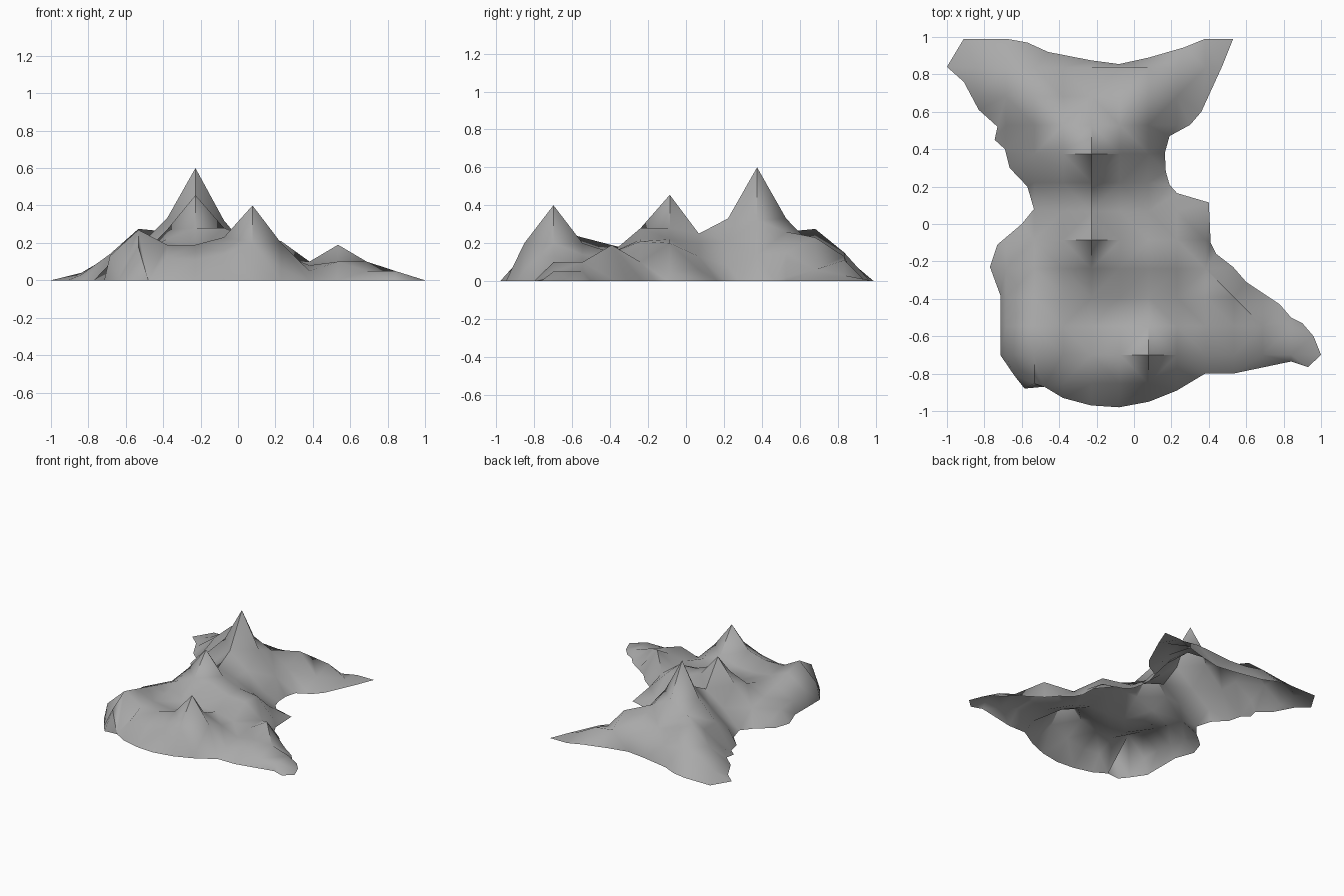
import bpy
import bmesh
from mathutils import Vector
from mathutils.geometry import delaunay_2d_cdt, intersect_point_line

STEP_X, STEP_Y = 0.1525, 0.1535    # spacing of the survey grid
WEST = -0.99                       # x of column 0
SOUTH = -0.853                     # y of row 0

# Shoreline at ground level, clockwise from the north-east tip
SHORE = [
    (.53, .99), (.47, .84), (.36, .6), (.3, .53), (.19, .47), (.165, .38),
    (.17, .28), (.19, .21), (.23, .165), (.4, .115), (.41, -.1), (.44, -.16),
    (.53, -.23), (.6, -.31), (.69, -.37), (.78, -.43), (.84, -.5), (.9, -.53),
    (.96, -.6), (1, -.7), (.93, -.765), (.84, -.735), (.53, -.8), (.38, -.8),
    (.23, -.89), (.08, -.95), (-.08, -.98), (-.23, -.97), (-.38, -.93),
    (-.48, -.87), (-.585, -.88), (-.64, -.81), (-.715, -.7), (-.715, -.54),
    (-.715, -.38), (-.77, -.23), (-.73, -.11), (-.6, 0), (-.535, .08),
    (-.57, .2), (-.665, .3), (-.69, .4), (-.745, .45), (-.73, .52),
    (-.83, .61), (-.91, .76), (-1, .84), (-.91, .99), (-.68, .99),
    (-.57, .97), (-.46, .92), (-.23, .875), (-.08, .855), (.08, .89),
    (.27, .945), (.38, .99),
]

# Cross-sections from south to north: first column, then heights in hundredths
SECTIONS = [
    (3, [18, 12, 11, 14, 20, 6]),
    (2, [13, 27, 19, 19, 23, 40, 20, 5, 10, 5, 5]),
    (2, [13, 23, 17, 15, 16, 20, 14, 8, 10, 10, 5]),
    (2, [10, 19, 17, 15, 15, 15, 11, 10, 19]),
    (2, [9, 15, 22, 28, 28, 22, 21, 10]),
    (2, [4, 12, 27, 45.5, 28, 22, 20, 5]),
    (4, [14, 25, 20, 13, 6]),
    (3, [8, 20, 33, 21, 8]),
    (3, [18, 33, 60, 32, 14]),
    (2, [8, 18, 26, 33, 26, 15, 2]),
    (1, [3, 14, 27.5, 20, 17, 19, 23, 6]),
    (1, [4, 13, 15, 12, 11, 12, 13, 11, 3]),
]


def make_material(name, rgb):
    """Plain single-colour material."""
    mat = bpy.data.materials.new(name)
    mat.use_nodes = True
    colour = (*rgb, 1.0)
    mat.diffuse_color = colour
    bsdf = mat.node_tree.nodes["Principled BSDF"]
    bsdf.inputs["Base Color"].default_value = colour
    bsdf.inputs["Roughness"].default_value = 0.9
    return mat


def inside(point, polygon):
    """Even-odd test of a point against a closed outline."""
    hit = False
    for a, b in zip(polygon, polygon[1:] + polygon[:1]):
        if (a.y > point.y) != (b.y > point.y):
            crossing = a.x + (point.y - a.y) * (b.x - a.x) / (b.y - a.y)
            hit ^= point.x < crossing
    return hit


def shore_gap(point, polygon):
    """Shortest distance from a point to the outline."""
    gaps = []
    for a, b in zip(polygon, polygon[1:] + polygon[:1]):
        t = intersect_point_line(point, a, b)[1]
        gaps.append((point - a.lerp(b, min(max(t, 0), 1))).length)
    return min(gaps)


def is_cell_diagonal(edge):
    """True for an edge that splits a whole inland grid cell."""
    span = edge.verts[1].co - edge.verts[0].co
    corners = [v for face in edge.link_faces for v in face.verts]
    return (abs(abs(span.x) - STEP_X) < 0.001
            and abs(abs(span.y) - STEP_Y) < 0.001
            and all(v.co.z > 0 for v in corners))


def build_terrain(material):
    """Stretch an open skin over the cross-sections, down to the shoreline."""
    shore = [Vector(p) for p in reversed(SHORE)]
    points, heights = list(shore), [0.0] * len(shore)
    for row, (first, section) in enumerate(SECTIONS):
        for column, height in enumerate(section, first):
            spot = Vector((WEST + column * STEP_X, SOUTH + row * STEP_Y))
            if inside(spot, shore) and shore_gap(spot, shore) > 0.008:
                points.append(spot)
                heights.append(height / 100)

    outline = list(range(len(shore)))
    verts, _, faces, origins, _, _ = delaunay_2d_cdt(
        points, [], [outline], 1, 1e-5)

    bm = bmesh.new()
    skin = [bm.verts.new((v.x, v.y, heights[source[0]] if source else 0.0))
            for v, source in zip(verts, origins)]
    for face in faces:
        bm.faces.new([skin[i] for i in face])
    bmesh.ops.delete(bm, geom=[v for v in bm.verts if not v.link_faces],
                     context='VERTS')

    # Split every inland cell along its shorter diagonal
    diagonals = [e for e in bm.edges if is_cell_diagonal(e)]
    bmesh.ops.dissolve_edges(bm, edges=diagonals, use_verts=False)
    bmesh.ops.triangulate(bm, faces=bm.faces[:], quad_method='SHORT_EDGE')

    # Upward normals on the whole skin
    bm.normal_update()
    for face in bm.faces:
        if face.normal.z < 0:
            face.normal_flip()

    mesh = bpy.data.meshes.new("mountain_terrain")
    bm.to_mesh(mesh)
    bm.free()
    mesh.materials.append(material)
    terrain = bpy.data.objects.new("mountain_terrain", mesh)
    bpy.context.collection.objects.link(terrain)
    return terrain


default = bpy.data.objects.get("Cube")
if default:
    bpy.data.objects.remove(default, do_unlink=True)

rock = make_material("grey rock", (0.4, 0.4, 0.4))
terrain = build_terrain(rock)

# Soft slopes, with only the steepest folds kept sharp
bpy.ops.object.select_all(action='DESELECT')
terrain.select_set(True)
bpy.context.view_layer.objects.active = terrain
bpy.ops.object.shade_smooth_by_angle(angle=1.2)
